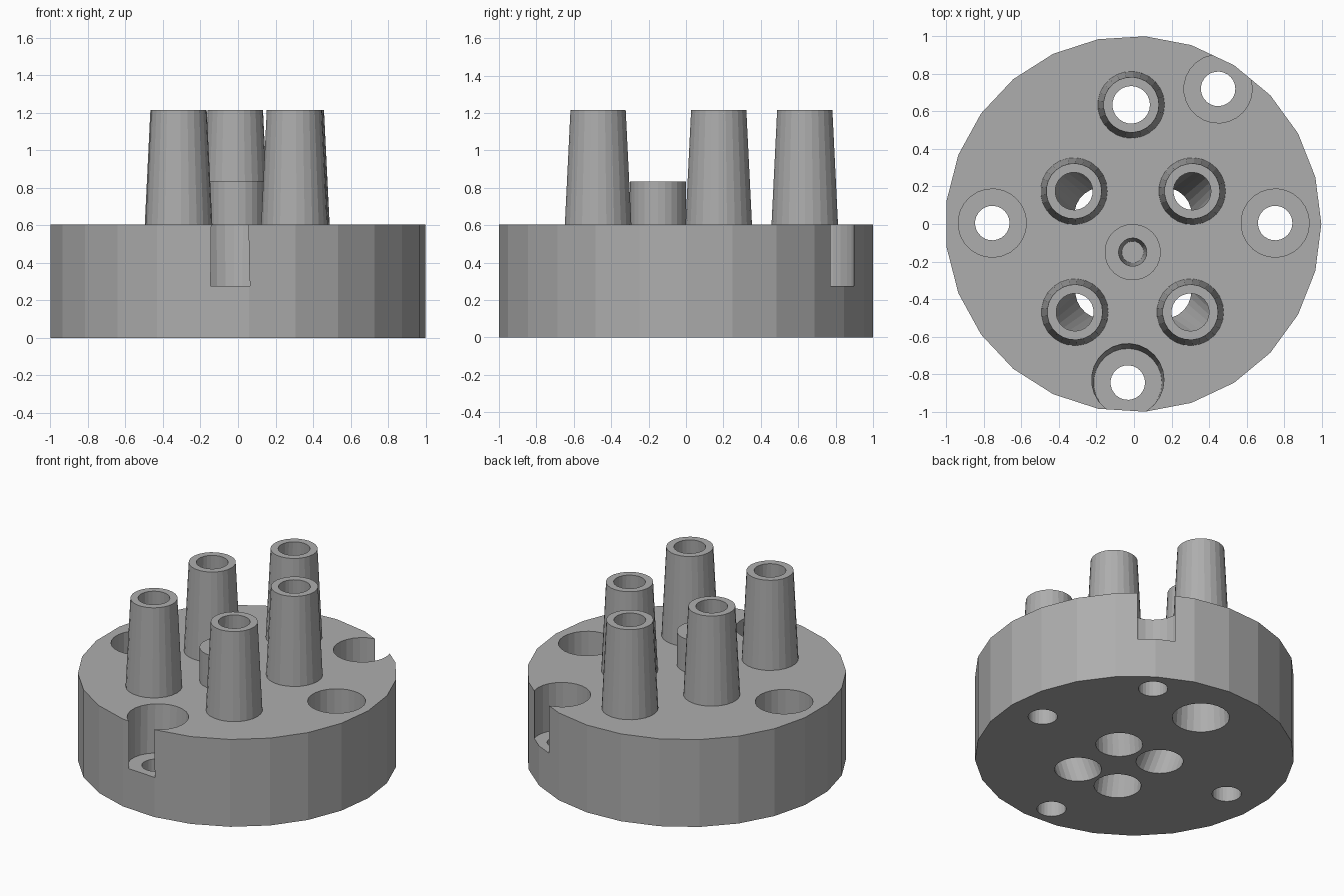
import bpy, bmesh, math

if "Cube" in bpy.data.objects:
    bpy.data.objects.remove(bpy.data.objects["Cube"])

SIDES = 25
TOP = 0.605      # top of the base disc
POST_TOP = 1.215
FLOOR = 0.275    # floor of the counterbores

grey = bpy.data.materials.new("mid_grey")
grey.diffuse_color = (0.42, 0.42, 0.42, 1)
grey.use_nodes = True
grey.node_tree.nodes["Principled BSDF"].inputs["Base Color"].default_value = grey.diffuse_color


def loft(name, rings, sides=SIDES):
    """Closed solid through round rings given as (x, y, z, radius), bottom to top."""
    bm = bmesh.new()
    loops = []
    for x, y, z, r in rings:
        loops.append([bm.verts.new((x + r * math.cos(2 * math.pi * i / sides),
                                    y + r * math.sin(2 * math.pi * i / sides), z))
                      for i in range(sides)])
    bm.faces.new(loops[0][::-1])
    bm.faces.new(loops[-1])
    for a, b in zip(loops, loops[1:]):
        for i in range(sides):
            j = (i + 1) % sides
            bm.faces.new((a[i], a[j], b[j], b[i]))
    bmesh.ops.recalc_face_normals(bm, faces=bm.faces)
    mesh = bpy.data.meshes.new(name)
    bm.to_mesh(mesh)
    bm.free()
    mesh.materials.append(grey)
    obj = bpy.data.objects.new(name, mesh)
    bpy.context.collection.objects.link(obj)
    return obj


def combine(target, tool, operation):
    """Apply a boolean and remove the helper."""
    mod = target.modifiers.new("bool", 'BOOLEAN')
    mod.operation = operation
    mod.solver = 'EXACT'
    mod.object = tool
    bpy.context.view_layer.update()
    deps = bpy.context.evaluated_depsgraph_get()
    mesh = bpy.data.meshes.new_from_object(target.evaluated_get(deps))
    target.modifiers.clear()
    target.data = mesh
    bpy.data.objects.remove(tool)


# Base disc
base = loft("tube_base", [(-0.004, 0, 0, 1.002), (-0.004, 0, TOP, 1.002)])

# Tapered posts: (post x, post y, bottom hole x, bottom hole y, bottom hole radius)
posts = [(-0.32, 0.175, -0.17, 0.047, 0.148),
         (0.31, 0.175, 0.16, 0.047, 0.148),
         (-0.315, -0.47, -0.165, -0.357, 0.148),
         (0.30, -0.47, 0.158, -0.357, 0.148),
         (-0.015, 0.635, -0.015, 0.635, 0.18)]
for x, y, *_ in posts:
    combine(base, loft("post", [(x, y, TOP - 0.06, 0.181), (x, y, POST_TOP, 0.148)]), 'UNION')

# Short centre stub
sx, sy = -0.007, -0.15
combine(base, loft("stub", [(sx, sy, TOP - 0.05, 0.15), (sx, sy, 0.835, 0.15)]), 'UNION')

# Bores running down each post and slanting to the underside
for x, y, bx, by, r in posts:
    combine(base, loft("bore", [(bx, by, -0.1, r), (bx, by, 0, r),
                                (x, y, TOP, (0.1 + r) / 2),
                                (x, y, POST_TOP, 0.1), (x, y, POST_TOP + 0.1, 0.1)]), 'DIFFERENCE')

# Blind tapered hole in the stub
combine(base, loft("stub_hole", [(sx, sy, 0.3, 0.058), (sx, sy, 0.835, 0.075),
                                 (sx, sy, 0.95, 0.075)]), 'DIFFERENCE')

# Counterbored screw holes: floor x, y, radius and top x, y, radius
screws = [(-0.755, 0.005, 0.182, -0.755, 0.005, 0.182),
          (0.752, 0.005, 0.182, 0.752, 0.005, 0.182),
          (0.448, 0.72, 0.182, 0.448, 0.72, 0.182),
          (-0.033, -0.845, 0.182, -0.033, -0.83, 0.193)]
for fx, fy, fr, tx, ty, tr in screws:
    combine(base, loft("counterbore", [(fx, fy, FLOOR, fr), (tx, ty, TOP, tr),
                                       (tx, ty, TOP + 0.01, tr)]), 'DIFFERENCE')
    combine(base, loft("screw_hole", [(fx, fy, -0.1, 0.092),
                                      (fx, fy, FLOOR + 0.1, 0.092)]), 'DIFFERENCE')

for poly in base.data.polygons:
    poly.use_smooth = False
    poly.material_index = 0
